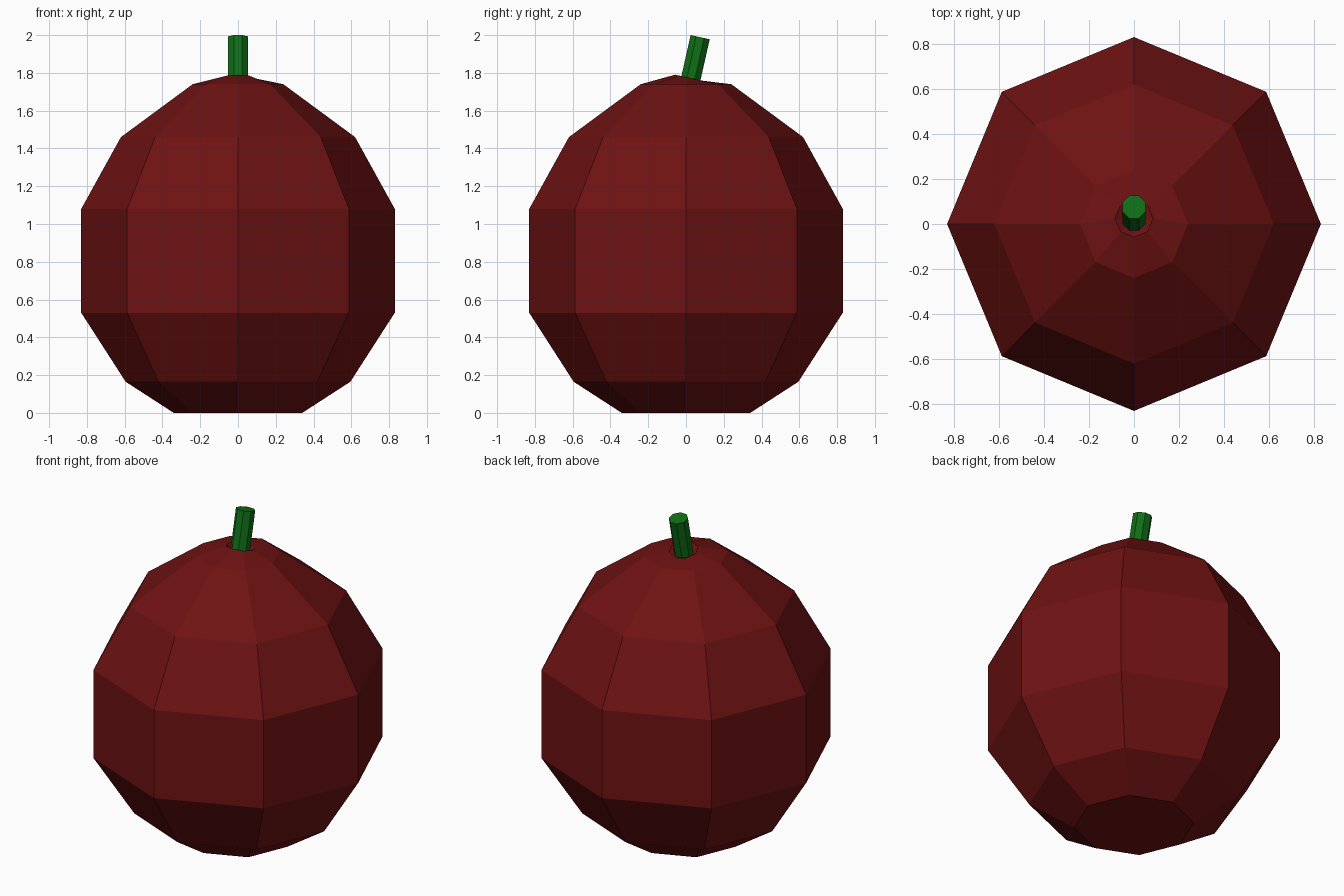
import bpy, bmesh, math
from mathutils import Vector, Matrix

if "Cube" in bpy.data.objects:
    bpy.data.objects.remove(bpy.data.objects["Cube"])

SIDES = 8
TILT = Matrix.Rotation(math.radians(-12.5), 3, 'X')   # leans the stem towards +y


def material(name, rgb):
    m = bpy.data.materials.new(name)
    m.diffuse_color = (*rgb, 1)
    m.use_nodes = True
    m.node_tree.nodes["Principled BSDF"].inputs["Base Color"].default_value = m.diffuse_color
    return m


def ring(r, centre, tilt=None, turn=0.0):
    pts = []
    for i in range(SIDES):
        a = 2 * math.pi * i / SIDES + turn
        p = Vector((r * math.cos(a), r * math.sin(a), 0))
        pts.append((tilt @ p if tilt else p) + Vector(centre))
    return pts


def loft(name, rings, mat):
    bm = bmesh.new()
    loops = [[bm.verts.new(p) for p in pts] for pts in rings]
    for a, b in zip(loops, loops[1:]):
        for i in range(SIDES):
            j = (i + 1) % SIDES
            bm.faces.new((a[i], a[j], b[j], b[i]))
    bm.faces.new(loops[0][::-1])
    bm.faces.new(loops[-1])
    bmesh.ops.recalc_face_normals(bm, faces=bm.faces)
    me = bpy.data.meshes.new(name)
    bm.to_mesh(me)
    bm.free()
    me.materials.append(mat)
    ob = bpy.data.objects.new(name, me)
    bpy.context.collection.objects.link(ob)
    return ob


red = material("dark red", (0.156, 0.006, 0.006))
green = material("stem green", (0.005, 0.156, 0.008))

# Fruit body: octagonal profile, closed by a small tilted collar and a dimple
profile = [(0.34, 0), (0.595, 0.165), (0.83, 0.53), (0.83, 1.08), (0.62, 1.46), (0.24, 1.74)]
rings = [ring(r, (0, 0, z)) for r, z in profile]
rings.append(ring(0.085, (0, 0.025, 1.772), TILT))
rings.append(ring(0.056, (0, 0.02, 1.755), TILT))
loft("fruit_body", rings, red)

# Leaning stem
loft("stem", [ring(0.056, (0, 0.02, 1.745), TILT, math.pi / 8),
              ring(0.056, (0, 0.075, 1.989), TILT, math.pi / 8)], green)
